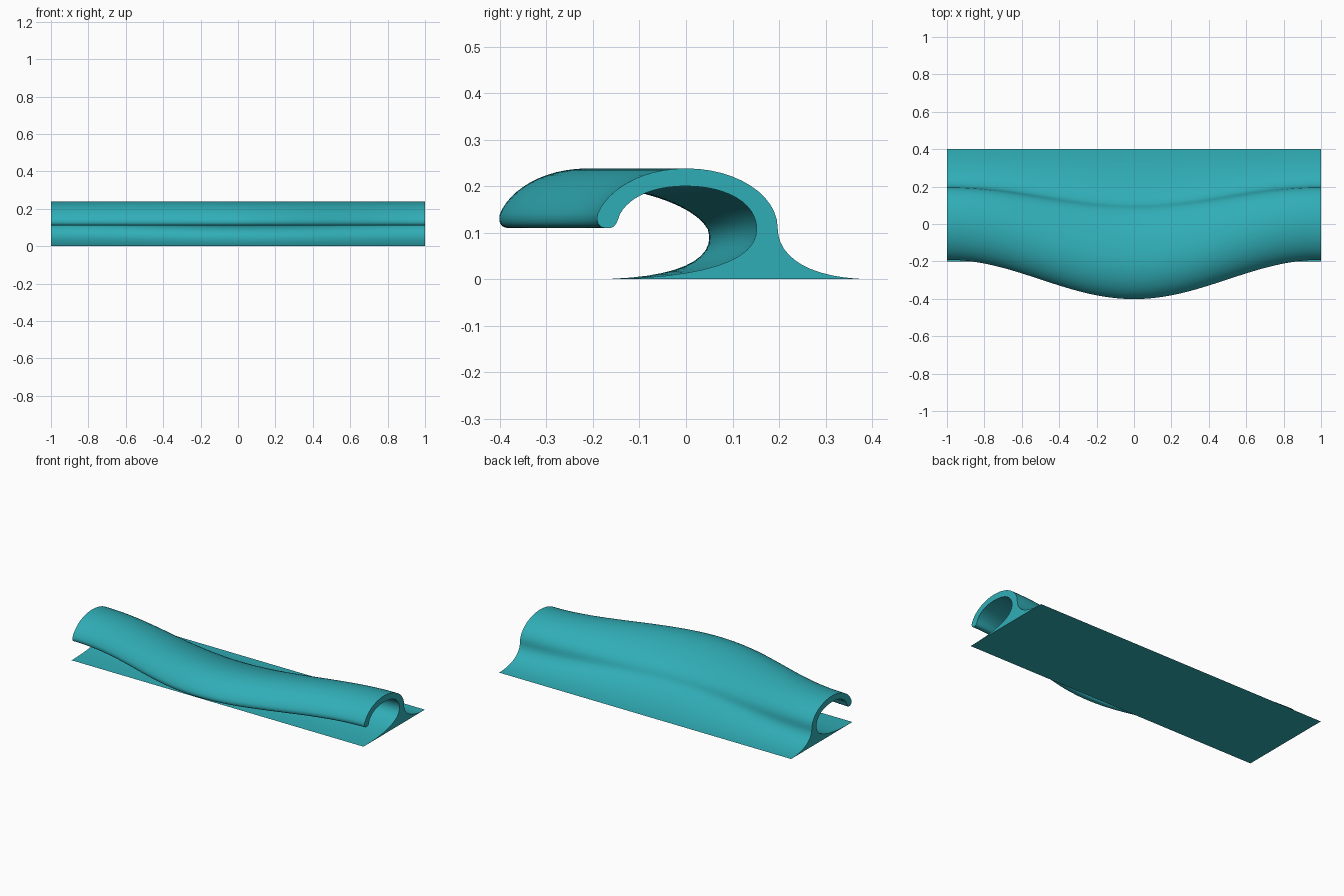
import bpy, bmesh, math
from mathutils import Vector

if "Cube" in bpy.data.objects:
    bpy.data.objects.remove(bpy.data.objects["Cube"])

SWELL = 0.21      # how far the crest pushes forward at mid length
STEPS_X = 64      # sections along the length
STEPS_T = 12      # points per curve segment

# Closed curl outline as cubic curves: (y, z, share of the forward swell)
START = (0.40, 0.0, 0.0)
SEGMENTS = [
    # back slope up to the waist
    [(0.27, 0.0, 0.0), (0.197, 0.045, 0.4), (0.197, 0.11, 0.5)],
    # back of the crest up to the top
    [(0.197, 0.18, 0.65), (0.11, 0.238, 1), (0.0, 0.238, 1)],
    # crest over to the lip
    [(-0.10, 0.238, 1), (-0.17, 0.19, 1), (-0.19, 0.14, 1)],
    # rounded lip
    [(-0.195, 0.12, 1), (-0.185, 0.11, 1), (-0.172, 0.11, 1)],
    [(-0.155, 0.108, 1), (-0.15, 0.115, 1), (-0.142, 0.14, 1)],
    # underside of the crest
    [(-0.12, 0.178, 1), (-0.07, 0.20, 1), (0.0, 0.20, 1)],
    [(0.085, 0.20, 1), (0.152, 0.165, 0.65), (0.152, 0.107, 0.5)],
    # inner hollow running out to the front edge
    [(0.152, 0.04, 0.4), (0.04, 0.0, 0.3), (-0.20, 0.0, 0.0)],
]


def cubic(a, b, c, d, t):
    s = 1 - t
    return a * s**3 + b * 3 * s * s * t + c * 3 * s * t * t + d * t**3


def outline():
    points = [Vector(START)]
    for seg in SEGMENTS:
        a = points[-1]
        b, c, d = map(Vector, seg)
        points += [cubic(a, b, c, d, i / STEPS_T) for i in range(1, STEPS_T + 1)]
    return points


profile = outline()
bm = bmesh.new()

# Sections along x, each with the crest shifted forward by a smooth swell
rings = []
for i in range(STEPS_X + 1):
    x = -1 + 2 * i / STEPS_X
    push = SWELL * 0.5 * (1 + math.cos(math.pi * x))
    rings.append([bm.verts.new((x, p.x - push * p.z, p.y)) for p in profile])

# Skin, including the flat underside that closes each section
n = len(profile)
for r0, r1 in zip(rings, rings[1:]):
    for j in range(n):
        k = (j + 1) % n
        bm.faces.new((r0[j], r0[k], r1[k], r1[j]))

# End caps
caps = [bm.faces.new(rings[0]), bm.faces.new(rings[-1])]
bmesh.ops.recalc_face_normals(bm, faces=bm.faces)
bmesh.ops.triangulate(bm, faces=caps)

mesh = bpy.data.meshes.new("wave")
bm.to_mesh(mesh)
bm.free()
wave = bpy.data.objects.new("wave", mesh)
bpy.context.collection.objects.link(wave)

teal = bpy.data.materials.new("teal")
teal.diffuse_color = (0.03, 0.42, 0.47, 1)
teal.use_nodes = True
teal.node_tree.nodes["Principled BSDF"].inputs["Base Color"].default_value = teal.diffuse_color
mesh.materials.append(teal)

bpy.context.view_layer.objects.active = wave
wave.select_set(True)
bpy.ops.object.shade_smooth_by_angle(angle=math.radians(40))
